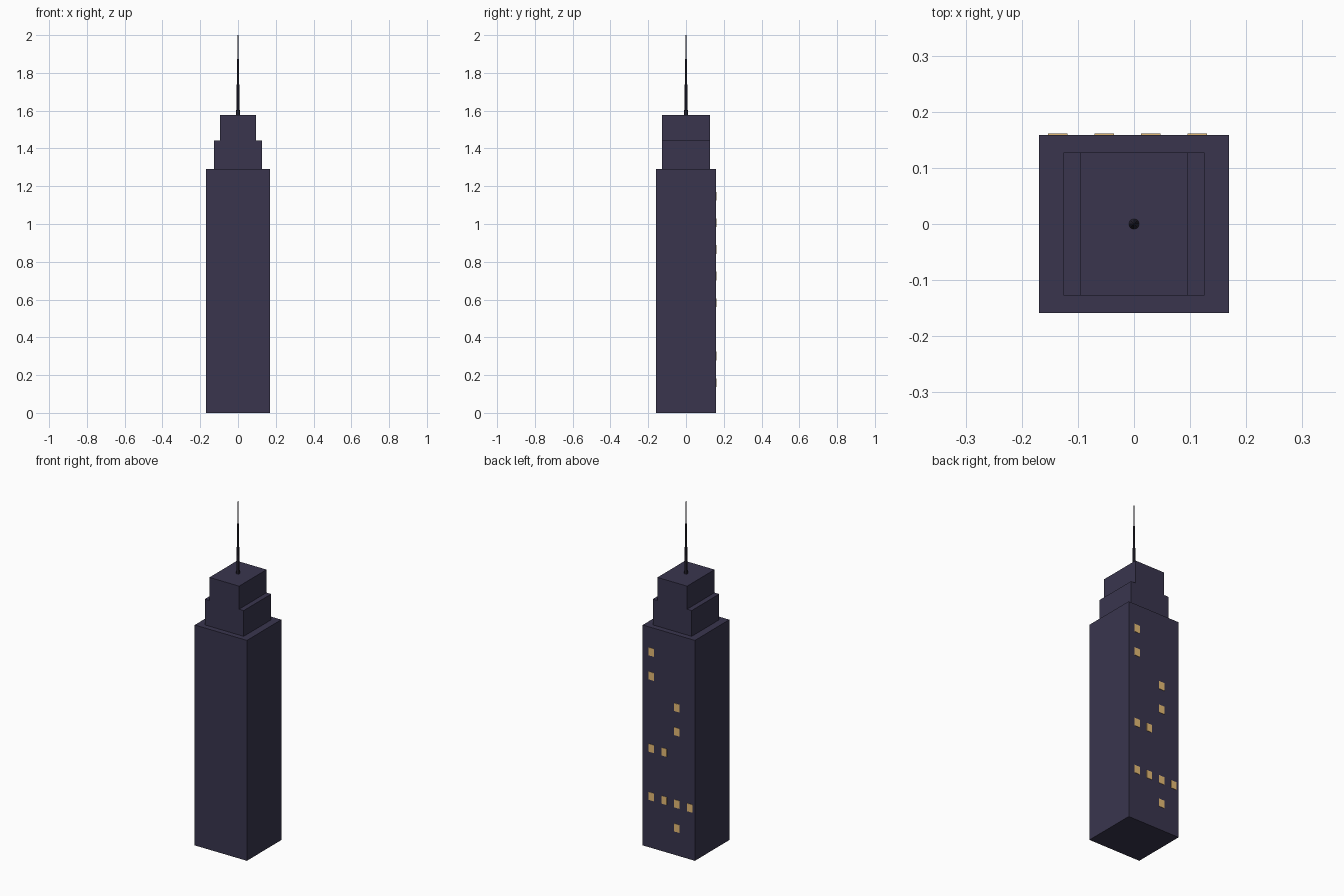
import bpy

if "Cube" in bpy.data.objects:
    bpy.data.objects.remove(bpy.data.objects["Cube"])


def material(name, rgb):
    m = bpy.data.materials.new(name)
    m.diffuse_color = (*rgb, 1)
    m.use_nodes = True
    m.node_tree.nodes["Principled BSDF"].inputs["Base Color"].default_value = m.diffuse_color
    return m


wall = material("dark_wall", (0.041, 0.036, 0.076))
glow = material("lit_window", (0.79, 0.5, 0.18))
metal = material("spire_metal", (0.025, 0.022, 0.04))


def box(name, lo, hi, mat):
    centre = [(a + b) / 2 for a, b in zip(lo, hi)]
    bpy.ops.mesh.primitive_cube_add(size=1, location=centre)
    ob = bpy.context.object
    ob.name = name
    ob.scale = [b - a for a, b in zip(lo, hi)]
    bpy.ops.object.transform_apply(location=False, rotation=False, scale=True)
    ob.data.materials.append(mat)
    return ob


# Stepped tower: half width, half depth, bottom, top
tiers = {
    "main_shaft": (0.169, 0.159, 0.0, 1.291),
    "lower_setback": (0.126, 0.127, 1.291, 1.442),
    "upper_setback": (0.096, 0.127, 1.442, 1.577),
}
for name, (w, d, z0, z1) in tiers.items():
    box(name, (-w, -d, z0), (w, d, z1), wall)

# Tapered roof spire
bpy.ops.mesh.primitive_cone_add(vertices=8, radius1=0.0098, radius2=0.0015,
                                depth=0.423, location=(0, 0, 1.7885))
spire = bpy.context.object
spire.name = "spire"
spire.data.materials.append(metal)

# Lit windows on the back wall, as (column, row) on a regular grid
lit = [(2 - 1, 0), (0, 1), (1, 1), (2, 1), (3, 1), (2, 3), (3, 3),
       (1, 4), (1, 5), (3, 6), (3, 7)]
for col, row in lit:
    x, z = -0.136 + 0.083 * col, 0.16 + 0.1411 * row
    box(f"window_{col}_{row}", (x - 0.0175, 0.158, z - 0.023),
        (x + 0.0175, 0.161, z + 0.023), glow)
